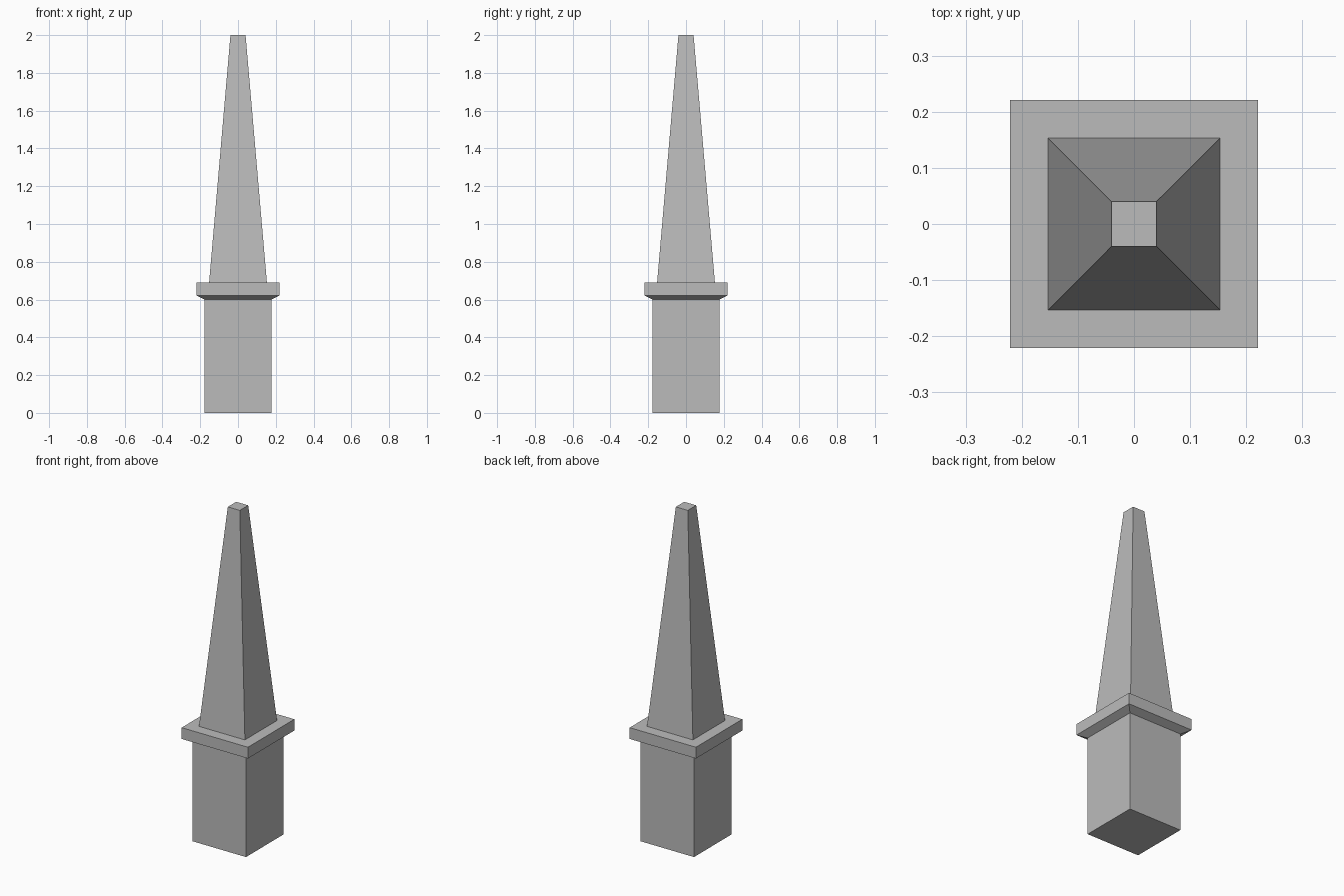
import bpy
import bmesh

cube = bpy.data.objects.get("Cube")
if cube:
    bpy.data.objects.remove(cube, do_unlink=True)

# Single stone colour
stone = bpy.data.materials.new("grey_stone")
stone.use_nodes = True
colour = (0.5, 0.5, 0.5, 1)
stone.diffuse_color = colour
stone.node_tree.nodes["Principled BSDF"].inputs["Base Color"].default_value = colour


def square_stack(name, levels):
    """Closed square solid through (half_width, height) levels."""
    bm = bmesh.new()
    rings = [[bm.verts.new((sx * r, sy * r, z))
              for sx, sy in ((-1, -1), (1, -1), (1, 1), (-1, 1))]
             for r, z in levels]
    for low, high in zip(rings, rings[1:]):
        for i in range(4):
            j = (i + 1) % 4
            bm.faces.new((low[i], low[j], high[j], high[i]))
    bm.faces.new(rings[0][::-1])
    bm.faces.new(rings[-1])
    mesh = bpy.data.meshes.new(name)
    bm.to_mesh(mesh)
    bm.free()
    mesh.materials.append(stone)
    obj = bpy.data.objects.new(name, mesh)
    bpy.context.collection.objects.link(obj)
    return obj


# Plinth, flared cap slab and tapering spire
square_stack("plinth", [(0.178, 0), (0.178, 0.6)])
square_stack("cap_slab", [(0.178, 0.6), (0.221, 0.622), (0.221, 0.69)])
square_stack("spire", [(0.153, 0.69), (0.04, 2.0)])
